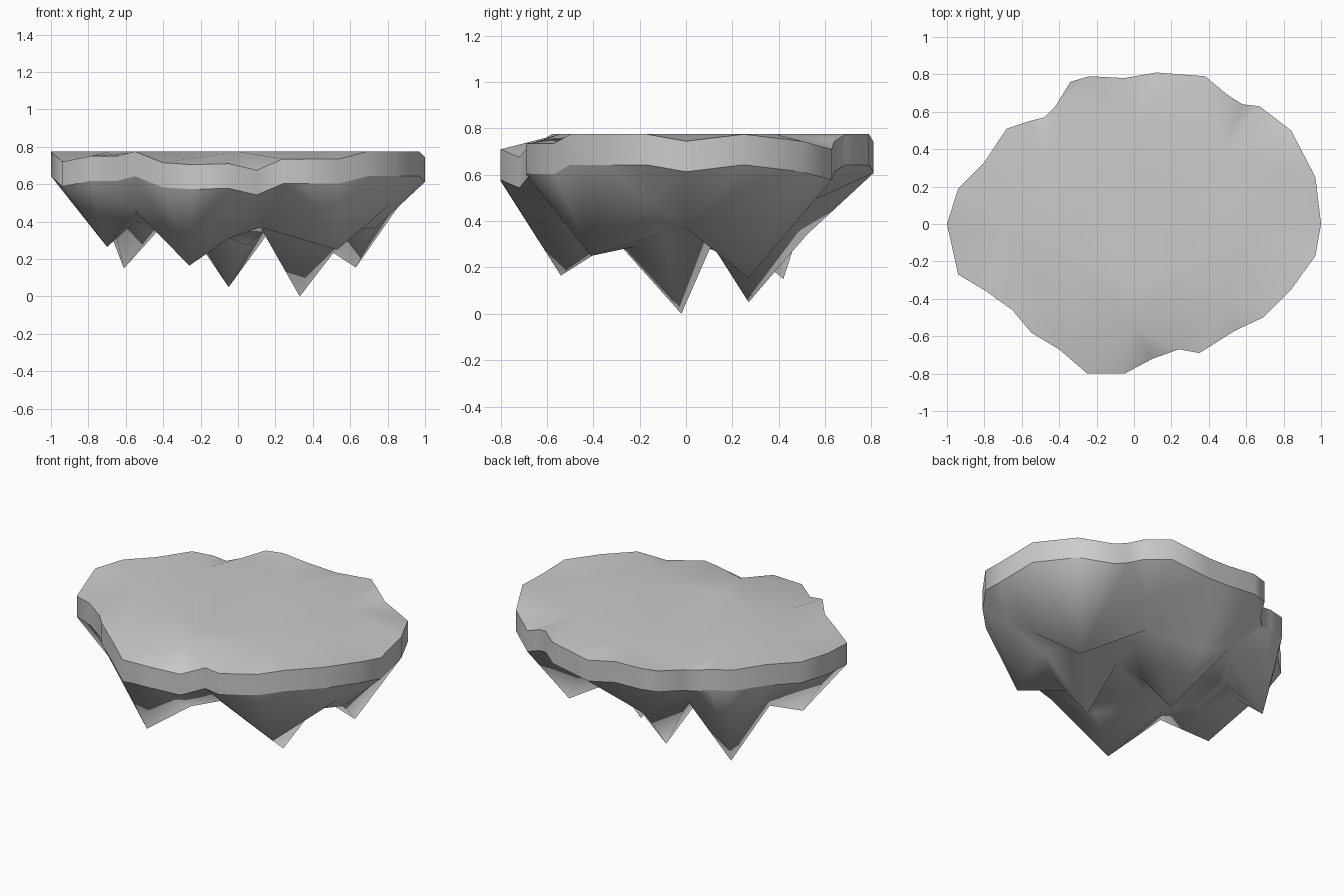
import bpy, math
from mathutils import Vector
from mathutils.geometry import delaunay_2d_cdt

if "Cube" in bpy.data.objects:
    bpy.data.objects.remove(bpy.data.objects["Cube"])

# Coast outline: x, y, drop of the rim below the plateau level
RIM = [(1, 0, .03), (.97, .25, 0), (.84, .5, .03), (.67, .63, .065), (.58, .64, .03),
       (.5, .69, .0), (.38, .79, 0), (.12, .81, .035), (-.05, .78, .01), (-.24, .79, 0),
       (-.34, .76, 0), (-.42, .63, .02), (-.48, .57, .03), (-.56, .55, .01), (-.68, .51, 0),
       (-.8, .33, 0), (-.94, .19, 0), (-1, 0, 0), (-.94, -.27, .055), (-.79, -.36, .025),
       (-.65, -.46, .025), (-.55, -.58, .0), (-.4, -.67, .06), (-.25, -.8, .07),
       (-.05, -.8, .065), (.1, -.72, .1), (.24, -.67, .04), (.35, -.69, .04),
       (.54, -.57, .04), (.69, -.5, 0), (.84, -.35, 0), (.97, -.17, 0)]
TOP, BAND = .775, .132

# Rock tips under the island, and the saddles between them
TIPS = [(.33, -.02, 0), (-.05, .27, .05), (.63, .27, .155), (-.61, .42, .15),
        (-.26, -.54, .165), (.53, -.41, .25), (-.70, -.17, .265)]
SADDLES = [(.05, .13, .27), (.16, .04, .37), (.47, .12, .32), (.42, -.22, .29),
           (.12, -.35, .37), (-.05, -.4, .31), (-.15, -.1, .36), (-.25, .2, .38),
           (-.08, .52, .34), (-.33, .45, .46), (-.45, .28, .36), (-.55, -.42, .46),
           (-.55, -.1, .4), (-.67, .12, .4), (.36, .55, .49), (.22, .38, .42),
           (.81, -.17, .49), (.74, .0, .37), (-.4, -.2, .38), (.6, -.1, .35)]
# Plateau
PLATEAU = [(r * math.cos(a * math.pi / 4), r * .8 * math.sin(a * math.pi / 4), TOP)
           for r in (.4, .68) for a in range(8)]


def sheet(name, rim, inner, flip):
    """Triangulate a height sheet bounded by the rim."""
    pts = rim + inner
    n = len(rim)
    v2, _, faces, orig, _, _ = delaunay_2d_cdt(
        [Vector(p[:2]) for p in pts], [], [list(range(n))], 1, 1e-5)
    verts = [(v.x, v.y, pts[o[0]][2]) for v, o in zip(v2, orig)]
    out = []
    for f in faces:
        a, b, c = (v2[i] for i in f[:3])
        up = (b - a).cross(c - a) > 0
        out.append(f[::-1] if up == flip else f)
    make(name, verts, out)


def make(name, verts, faces):
    me = bpy.data.meshes.new(name)
    me.from_pydata(verts, [], faces)
    me.update()
    ob = bpy.data.objects.new(name, me)
    bpy.context.collection.objects.link(ob)
    bpy.ops.object.select_all(action='DESELECT')
    ob.select_set(True)
    bpy.context.view_layer.objects.active = ob
    bpy.ops.object.shade_smooth_by_angle(angle=math.radians(75))


upper = [(x, y, TOP - d) for x, y, d in RIM]
lower = [(x, y, TOP - d - BAND) for x, y, d in RIM]
n = len(RIM)

# Flat ground, vertical cliff band and spiky rock underside
sheet("island_top", upper, PLATEAU, False)
make("cliff_band", upper + lower,
     [(i, n + i, n + (i + 1) % n, (i + 1) % n) for i in range(n)])
sheet("rock_underside", lower, TIPS + SADDLES, True)
